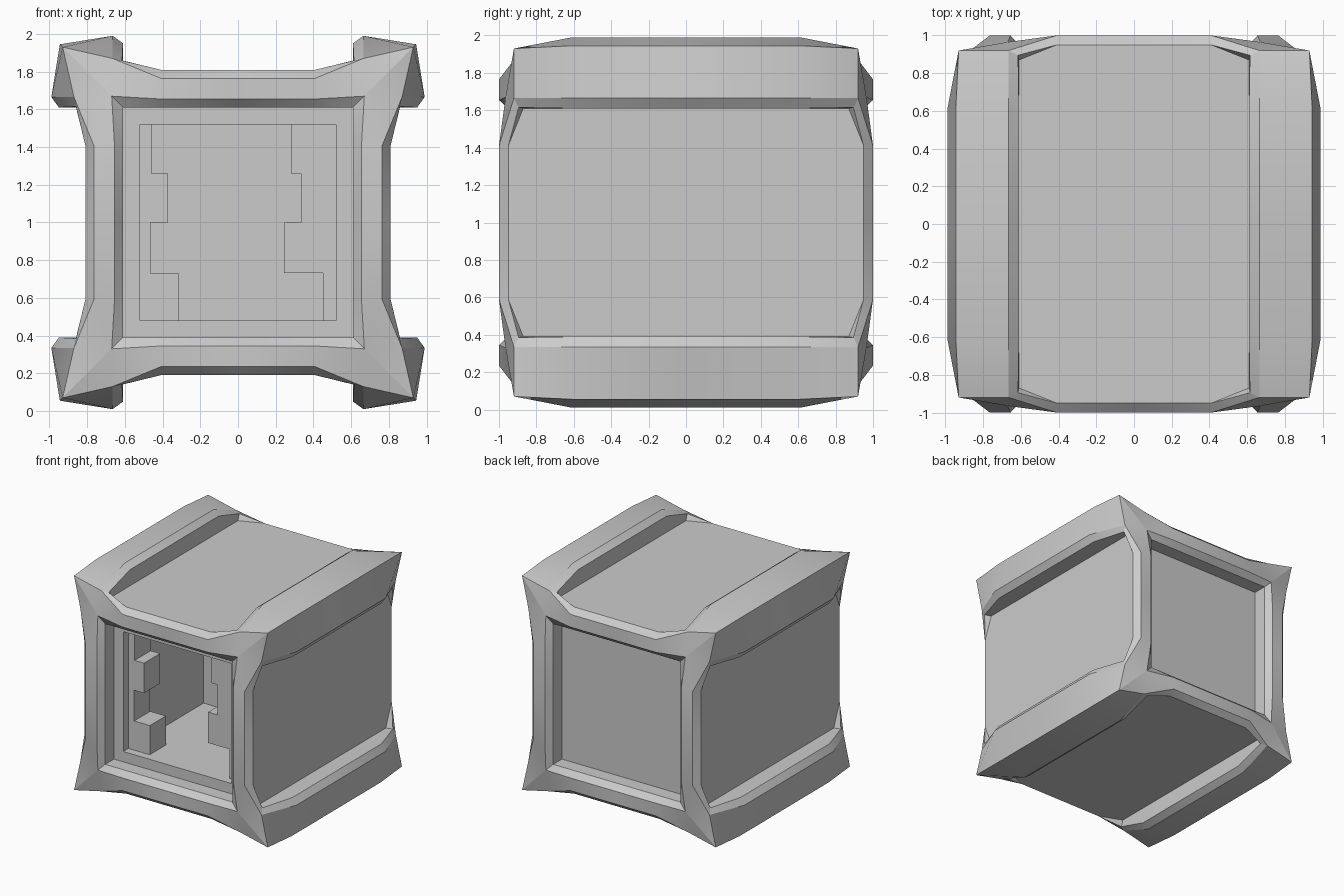
import bpy, bmesh, math

if "Cube" in bpy.data.objects:
    bpy.data.objects.remove(bpy.data.objects["Cube"])

CZ = 1.0  # height of the crate's centre


def finish(name, bm, smooth=False):
    bmesh.ops.remove_doubles(bm, verts=bm.verts, dist=0.0005)
    bmesh.ops.recalc_face_normals(bm, faces=bm.faces)
    me = bpy.data.meshes.new(name)
    bm.to_mesh(me)
    bm.free()
    ob = bpy.data.objects.new(name, me)
    bpy.context.collection.objects.link(ob)
    if smooth:
        bpy.ops.object.select_all(action='DESELECT')
        bpy.context.view_layer.objects.active = ob
        ob.select_set(True)
        bpy.ops.object.shade_smooth_by_angle(angle=math.radians(20))
    return ob


# Points of one sixteenth of the shell: (sideways, outward, toward the end)
# corner rail sections: panel edge, inner lip, ridge, outer corner
rail = [[(.61, .81, d), (.61, .95, d), (.665, .99, d), (.945, .945, d)] for d in (0, .61)]
rail.append([(.61, .81, .87), (.615, .86, .895), (.665, .87, .92), (.93, .93, .92)])
p_end, a_end, b_end, c_end = rail[2]


# end frame sections, from outer chamfer to recess floor
def section(u):
    return [(u, .81, .95), (u, .765, 1), (u, .655, 1), (u, .61, .95), (u, .61, .83)]


mid, kink = section(0), section(.41)
hole = [(.67, .67, .965), (.61, .61, .95), (.61, .61, .83)]

wedge = []
# rails
for r0, r1 in zip(rail, rail[1:]):
    for i in range(3):
        wedge.append([r0[i], r0[i + 1], r1[i + 1], r1[i]])
# side panel
wedge.append([(0, .81, 0), rail[0][0], rail[1][0], p_end, kink[0], mid[0]])
# end frame: straight part, then flared corner
for i in range(4):
    wedge.append([mid[i], kink[i], kink[i + 1], mid[i + 1]])
wedge += [
    [kink[0], p_end, a_end],
    [kink[0], a_end, b_end, kink[1]],
    [kink[1], b_end, hole[0], kink[2]],
    [b_end, c_end, hole[0]],
    [kink[2], hole[0], hole[1], kink[3]],
    [kink[3], hole[1], hole[2], kink[4]],
]

# closed back panel, and front panel with an open cavity behind it
m, k, h = mid[4], kink[4], hole[2]
back_panel = [[m, k, h, (0, 0, .83)]]
rim = [[(0, .52, d), (.52, .52, d)] for d in (.83, -.27)]
front_panel = [
    [m, k, h, rim[0][1], rim[0][0]],
    [rim[0][0], rim[0][1], rim[1][1], rim[1][0]],
    [rim[1][0], rim[1][1], (0, 0, -.27)],
]

bm = bmesh.new()
for ys, extra in ((-1, front_panel), (1, back_panel)):
    for sx in (-1, 1):
        for sz in (-1, 1):
            for swap in (False, True):
                for face in wedge + extra:
                    pts = []
                    for u, v, d in face:
                        x, z = (v, u) if swap else (u, v)
                        pts.append(bm.verts.new((sx * x, ys * d, CZ + sz * z)))
                    bm.faces.new(pts)
finish("crate_shell", bm, smooth=True)

# stepped shutters just inside the opening
levels = [.48, .733, 1.0, 1.26, 1.52]
for name, wall, steps in (("left_shutter", -.52, (-.315, -.465, -.37, -.46)),
                          ("right_shutter", .52, (.45, .245, .335, .28))):
    outline = [(wall, levels[0])]
    for i, x in enumerate(steps):
        outline += [(x, levels[i]), (x, levels[i + 1])]
    outline.append((wall, levels[-1]))
    bm = bmesh.new()
    face = bm.faces.new([bm.verts.new((x, -.76, z)) for x, z in outline])
    ext = bmesh.ops.extrude_face_region(bm, geom=[face], use_keep_orig=True)
    moved = [g for g in ext["geom"] if isinstance(g, bmesh.types.BMVert)]
    bmesh.ops.translate(bm, verts=moved, vec=(0, .22, 0))
    finish(name, bm)
